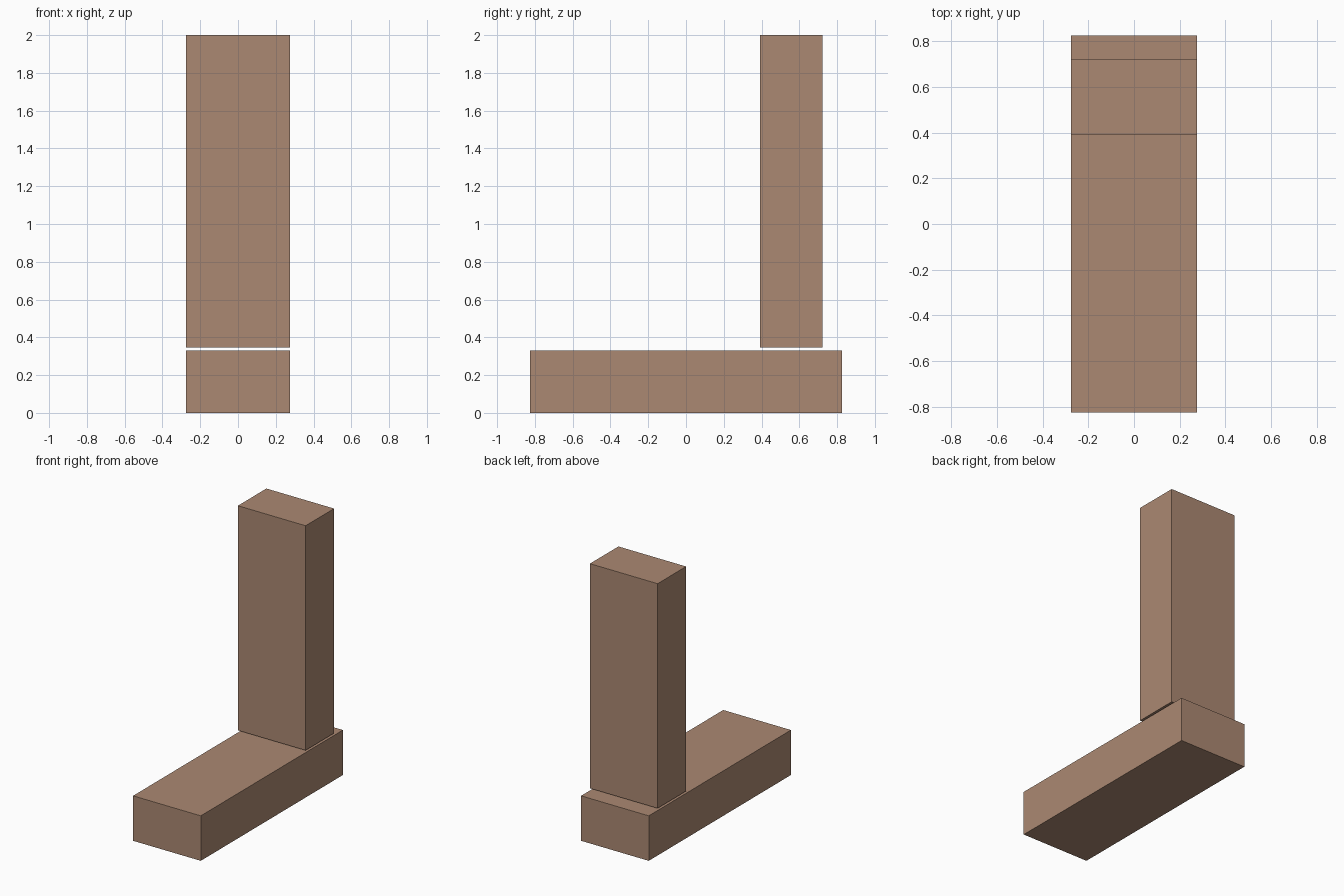
import bpy

if "Cube" in bpy.data.objects:
    bpy.data.objects.remove(bpy.data.objects["Cube"])

# Both parts are the same brick, one lying flat and one standing on end
LENGTH, WIDTH, THICK = 1.653, 0.551, 0.331
GAP = 0.016

brown = bpy.data.materials.new("brown_brick")
brown.diffuse_color = (0.41, 0.25, 0.17, 1.0)
brown.use_nodes = True
brown.node_tree.nodes["Principled BSDF"].inputs["Base Color"].default_value = brown.diffuse_color


def block(name, size, centre):
    bpy.ops.mesh.primitive_cube_add(size=1, location=centre)
    ob = bpy.context.object
    ob.name = name
    ob.scale = size
    bpy.ops.object.transform_apply(location=False, rotation=False, scale=True)
    ob.data.materials.append(brown)
    return ob


# Flat brick on the ground, running front to back
block("flat_brick", (WIDTH, LENGTH, THICK), (0, 0, THICK / 2))

# Upright brick near the back, held just above the flat one
block("upright_brick", (WIDTH, THICK, LENGTH),
      (0, 0.558, THICK + GAP + LENGTH / 2))
